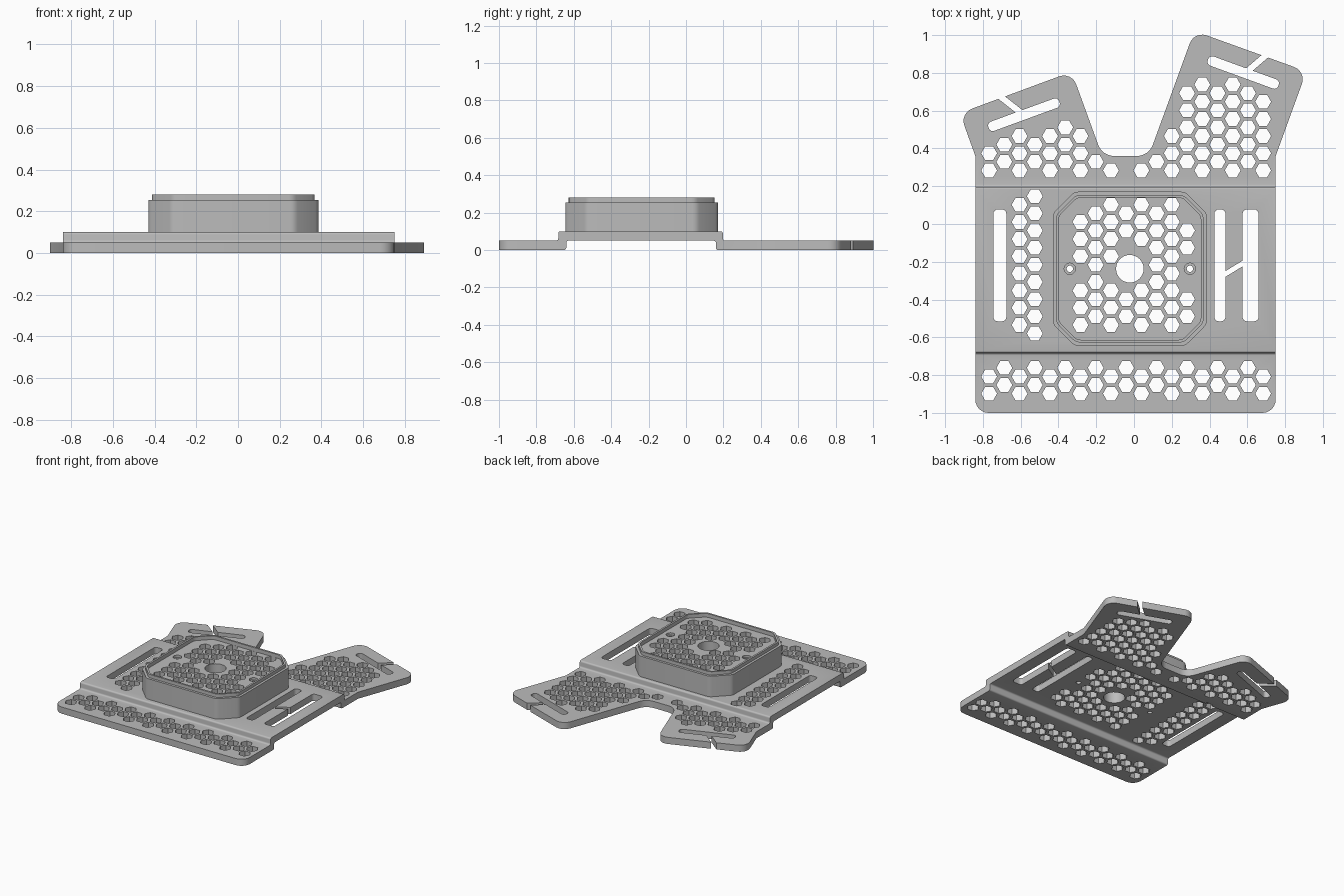
import bpy, bmesh, math
from mathutils import Vector, Matrix

cube = bpy.data.objects.get("Cube")
if cube:
    bpy.data.objects.remove(cube, do_unlink=True)

grey = bpy.data.materials.new("matte grey")
grey.use_nodes = True
grey.diffuse_color = (0.5, 0.5, 0.5, 1)
grey.node_tree.nodes["Principled BSDF"].inputs["Base Color"].default_value = (0.5, 0.5, 0.5, 1)


def fillet(corners, radius, steps=6):
    """Round the corners of a 2D polygon; radius is one value or one per corner."""
    out = []
    for i, c in enumerate(corners):
        r = radius[i] if isinstance(radius, list) else radius
        p = Vector(c)
        a = (Vector(corners[i - 1]) - p).normalized()
        b = (Vector(corners[(i + 1) % len(corners)]) - p).normalized()
        if r == 0:
            out.append(p)
            continue
        half = a.angle(b) / 2
        centre = p + (a + b).normalized() * (r / math.sin(half))
        start = p + a * (r / math.tan(half)) - centre
        end = p + b * (r / math.tan(half)) - centre
        sweep = start.angle_signed(end)
        for s in range(steps + 1):
            t = -sweep * s / steps
            out.append(centre + Matrix.Rotation(t, 2) @ start)
    return out


def ngon(x, y, r, sides):
    return [(x + r * math.cos(math.tau * i / sides), y + r * math.sin(math.tau * i / sides))
            for i in range(sides)]


def bar(p, q, width):
    """Rectangle around the line from p to q."""
    p, q = Vector(p), Vector(q)
    d = (q - p).normalized()
    n = Vector((-d.y, d.x)) * width / 2
    return [p - n, q - n, q + n, p + n]


def loft(bm, loops):
    """Closed solid through stacked loops of 3D points."""
    rings = [[bm.verts.new(p) for p in loop] for loop in loops]
    for lo, hi in zip(rings, rings[1:]):
        for i in range(len(lo)):
            j = (i + 1) % len(lo)
            bm.faces.new((lo[i], lo[j], hi[j], hi[i]))
    bm.faces.new(rings[0][::-1])
    bm.faces.new(rings[-1])


def make(name, solids):
    bm = bmesh.new()
    for loops in solids:
        loft(bm, loops)
    bmesh.ops.recalc_face_normals(bm, faces=bm.faces)
    mesh = bpy.data.meshes.new(name)
    bm.to_mesh(mesh)
    bm.free()
    mesh.materials.append(grey)
    ob = bpy.data.objects.new(name, mesh)
    bpy.context.collection.objects.link(ob)
    return ob


def prism(poly, z0=-0.1, z1=0.4):
    return [[(p[0], p[1], z) for p in poly] for z in (z0, z1)]


def boolean(ob, tool, operation):
    mod = ob.modifiers.new(operation.lower(), 'BOOLEAN')
    mod.operation, mod.object, mod.solver = operation, tool, 'EXACT'
    bpy.context.view_layer.objects.active = ob
    bpy.ops.object.modifier_apply(modifier=mod.name)


# Base plate: outline with two angled lobes, crossed with a stepped side profile
outline = fillet([(-.84, -1), (.75, -1), (.75, .36), (.913, .808), (.319, 1.022), (.078, .36),
                  (-.168, .36), (-.33, .806), (-.922, .587), (-.84, .36)],
                 [.07, .07, 0, .07, .07, .09, .09, .07, .07, 0])
side = fillet([(-1.1, 0), (-.64, 0), (-.64, .05), (.16, .05), (.16, 0), (1.1, 0),
               (1.1, .05), (.197, .05), (.197, .1), (-.683, .1), (-.683, .05), (-1.1, .05)],
              [0, .012, .012, .012, .012, 0, 0, .012, .012, .012, .012, 0], 4)
plate = make("base_plate", [prism(outline)])
profile = make("step_profile", [[[(x, p.x, p.y) for p in side] for x in (-1.2, 1.2)]])
boolean(plate, profile, 'INTERSECT')

# Raised housing: chamfered square with a ledge and a thin upright lip
CX, CY = -.022, -.237


def octagon(inset, z):
    h, c = .408 - inset, .115 - inset * .586
    pts = [(h, c - h), (h, h - c), (h - c, h), (c - h, h), (-h, h - c), (-h, c - h), (c - h, -h), (h - c, -h)]
    return [(p.x + CX, p.y + CY, z) for p in fillet(pts, .05, 3)]


housing = make("raised_housing", [[octagon(i, z) for i, z in (
    (0, .06), (0, .255), (.018, .255), (.018, .28), (.032, .28), (.032, .252))]])

# Honeycomb vents on one shared lattice
screws = [(CX - .318, CY), (CX + .318, CY)]
back_counts = [2, 2, 3, 2, 3, 3, 3, 1, 1, 0, 1, 1, 3, 5, 6, 5, 6, 5, 5]
plate_hex, housing_hex = [], []
for k, count in enumerate(back_counts):
    x = -.767 + .0806 * k
    rows = [0, 1] + list(range(13, 13 + count))
    if k == 2:
        rows += range(4, 12)
    if k == 3:
        rows += range(3, 12)
    for n in range(20):
        y = -.898 + .0909 * n + (.0455 if k % 2 else 0)
        dx, dy = abs(x - CX), abs(y - CY)
        in_housing = (6 <= k <= 13 and 4 <= n <= 11 and dy < .36 and dx + dy < .58
                      and math.hypot(dx, dy) > .12
                      and all(math.hypot(x - a, y - b) > .085 for a, b in screws))
        if in_housing or n in rows:
            hexagon = prism(ngon(x, y, .042, 6))
            plate_hex.append(hexagon)
            if in_housing:
                housing_hex.append(hexagon)

# Round holes and strap slots
round_holes = [prism(ngon(CX, CY, .073, 32))] + [prism(ngon(a, b, .017, 16)) for a, b in screws]
slots = [((-.71, -.515), (-.71, .077), .068), ((.455, -.515), (.455, .077), .058),
         ((.617, -.515), (.617, .077), .084), ((-.77, .51), (-.395, .647), .052),
         ((.392, .87), (.765, .734), .052)]
slot_solids = [prism(fillet(bar(*s), .022, 4)) for s in slots]
slits = [((.47, -.273), (.59, -.2), .026), ((-.6, .59), (-.74, .7), .032),
         ((.59, .80), (.73, .92), .032)]

plate_cutter = make("plate_holes", plate_hex + round_holes + slot_solids)
slit_cutter = make("strap_slits", [prism(bar(*s)) for s in slits])
housing_cutter = make("housing_holes", housing_hex + round_holes)
sink_cutter = make("screw_recesses", [prism(ngon(a, b, .03, 20), .235) for a, b in screws])
boolean(plate, plate_cutter, 'DIFFERENCE')
boolean(plate, slit_cutter, 'DIFFERENCE')
boolean(housing, housing_cutter, 'DIFFERENCE')
boolean(housing, sink_cutter, 'DIFFERENCE')
for helper in (profile, plate_cutter, slit_cutter, housing_cutter, sink_cutter):
    bpy.data.objects.remove(helper, do_unlink=True)

# Smooth the rounded edges, keep the hard ones
for ob in (plate, housing):
    bpy.ops.object.select_all(action='DESELECT')
    ob.select_set(True)
    bpy.context.view_layer.objects.active = ob
    bpy.ops.object.shade_smooth_by_angle(angle=math.radians(28))
